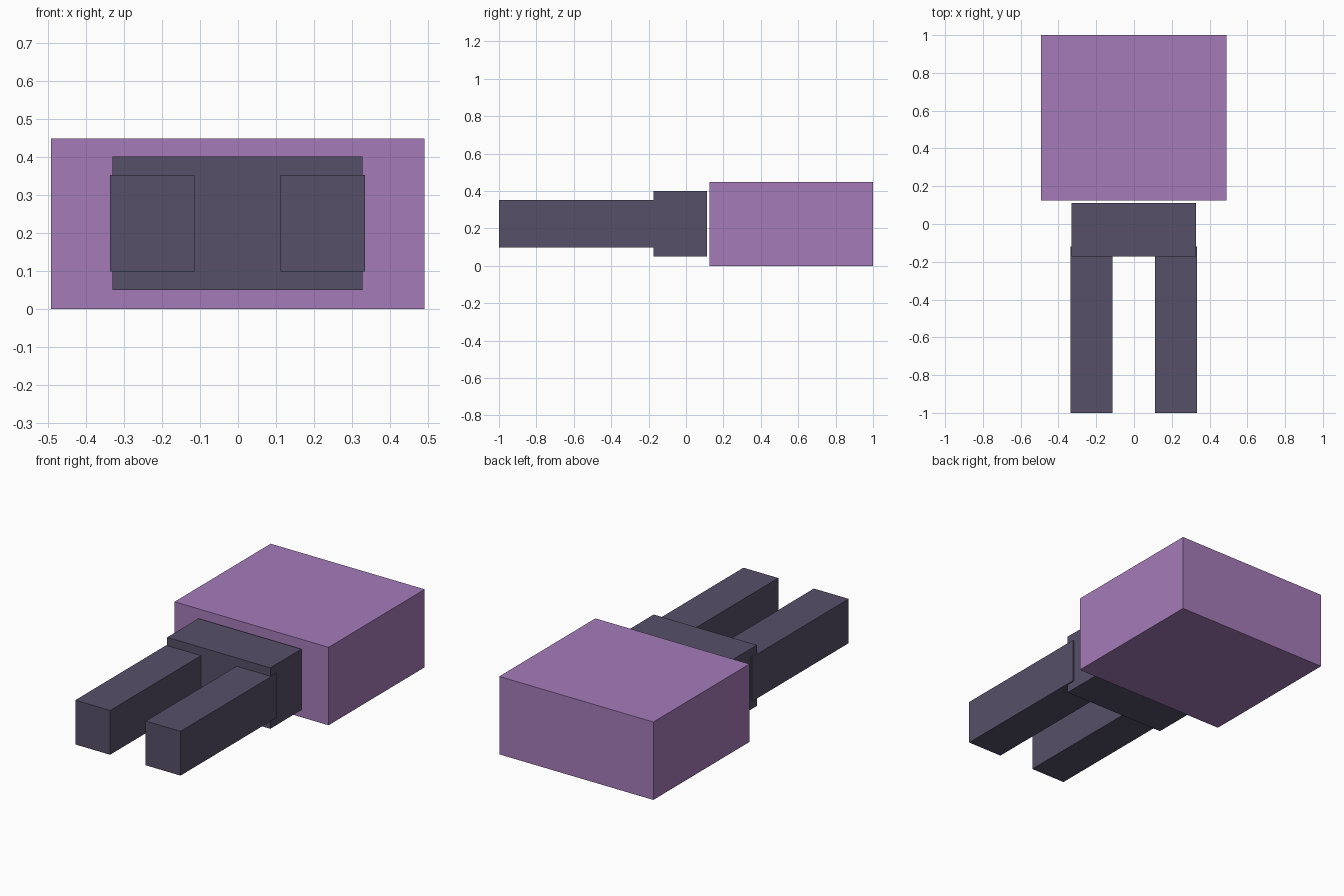
import bpy

if "Cube" in bpy.data.objects:
    bpy.data.objects.remove(bpy.data.objects["Cube"])


def material(name, color):
    mat = bpy.data.materials.new(name)
    mat.diffuse_color = (*color, 1.0)
    mat.use_nodes = True
    mat.node_tree.nodes["Principled BSDF"].inputs["Base Color"].default_value = mat.diffuse_color
    return mat


def box(name, x, y, z, mat):
    """Axis-aligned box from (min, max) ranges."""
    ranges = (x, y, z)
    bpy.ops.mesh.primitive_cube_add(size=1, location=[(a + b) / 2 for a, b in ranges])
    obj = bpy.context.object
    obj.name = name
    obj.scale = [b - a for a, b in ranges]
    bpy.ops.object.transform_apply(location=False, rotation=False, scale=True)
    obj.data.materials.append(mat)
    return obj


purple = material("purple", (0.376, 0.198, 0.485))
slate = material("dark slate", (0.093, 0.080, 0.138))

# Large rear block
box("main_block", (-0.492, 0.49), (0.125, 1.0), (0.0, 0.449), purple)

# Collar, separated from the block by a narrow gap
box("collar", (-0.33, 0.327), (-0.173, 0.111), (0.05, 0.401), slate)

# Pair of prongs, sunk into the collar and slightly proud of its sides
for side, x in (("left", (-0.337, -0.115)), ("right", (0.112, 0.334))):
    box(side + "_prong", x, (-1.0, -0.12), (0.098, 0.353), slate)
